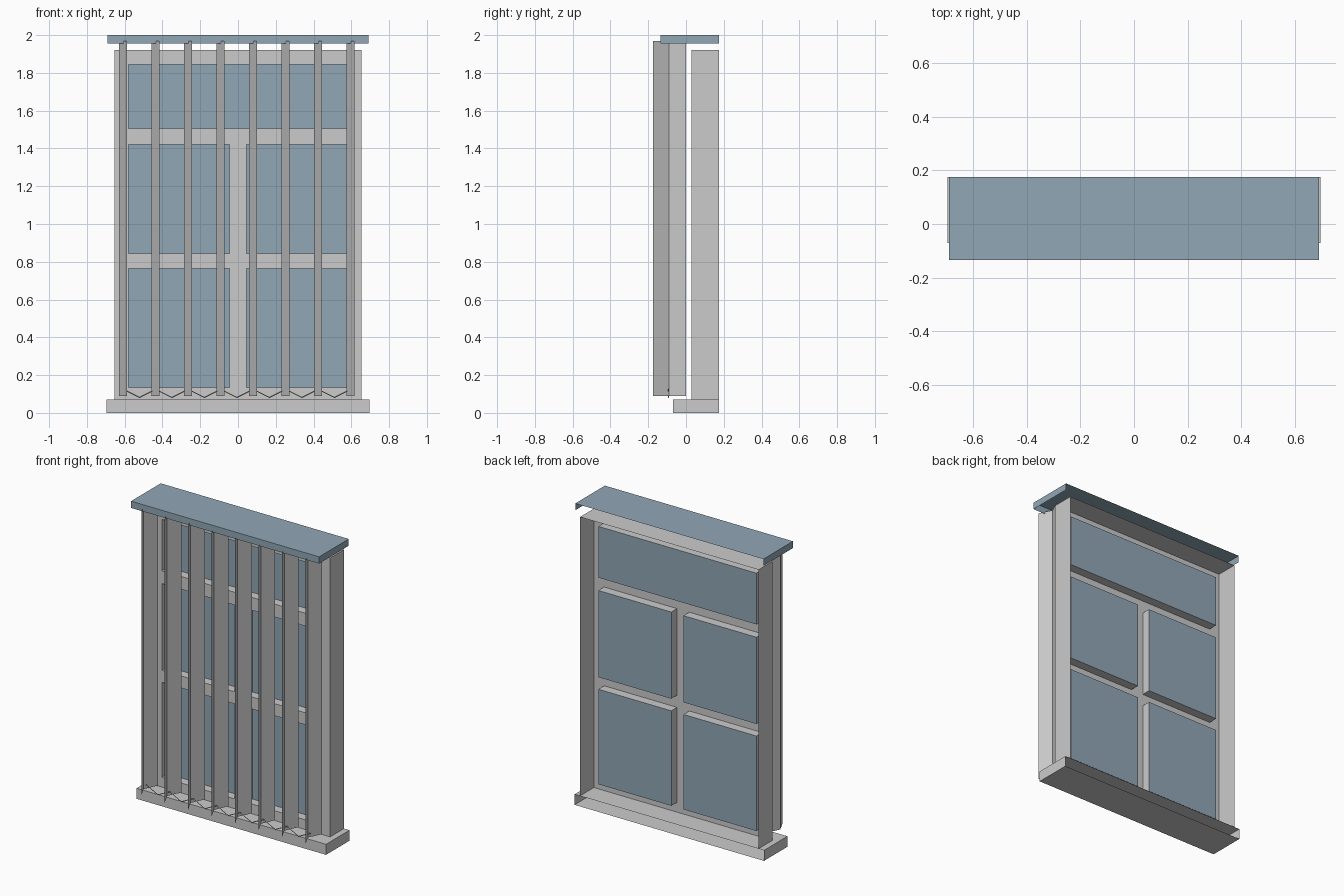
import bpy, bmesh

if "Cube" in bpy.data.objects:
    bpy.data.objects.remove(bpy.data.objects["Cube"])


def material(name, rgb):
    m = bpy.data.materials.new(name)
    m.diffuse_color = (*rgb, 1)
    m.use_nodes = True
    m.node_tree.nodes["Principled BSDF"].inputs["Base Color"].default_value = m.diffuse_color
    return m


GREY = material("light_grey", (0.60, 0.60, 0.60))
BLUE = material("dusty_blue", (0.285, 0.39, 0.47))


def finish(bm, name, mat):
    bmesh.ops.remove_doubles(bm, verts=bm.verts, dist=0.0001)
    me = bpy.data.meshes.new(name)
    bm.to_mesh(me)
    bm.free()
    me.materials.append(mat)
    ob = bpy.data.objects.new(name, me)
    bpy.context.collection.objects.link(ob)
    return ob


def quad(bm, *pts):
    bm.faces.new([bm.verts.new(p) for p in pts])


def add_box(bm, lo, hi, open_sides=()):
    """Box from corner to corner; faces whose normal is listed are left open."""
    verts = bmesh.ops.create_cube(bm, size=1)["verts"]
    for v in verts:
        v.co = [(a + b) / 2 + c * (b - a) for a, b, c in zip(lo, hi, v.co)]
    bm.normal_update()
    faces = {f for v in verts for f in v.link_faces}
    gone = [f for f in faces if tuple(round(c) for c in f.normal) in open_sides]
    bmesh.ops.delete(bm, geom=gone, context='FACES')


FRONT, BACK, UP, DOWN = (0, -1, 0), (0, 1, 0), (0, 0, 1), (0, 0, -1)

# Sill, open at the back
bm = bmesh.new()
add_box(bm, (-0.695, -0.07, 0), (0.695, 0.175, 0.07), (BACK,))
finish(bm, "sill", GREY)

# Header cap, open at the back and underneath
bm = bmesh.new()
add_box(bm, (-0.69, -0.135, 1.955), (0.69, 0.175, 2.0), (BACK, DOWN))
finish(bm, "header", BLUE)

# Window frame: outer casing and front sheet with pockets for the panes
Y_FRONT, Y_PANE = 0.03, 0.09
xs = [-0.655, -0.58, -0.045, 0.045, 0.58, 0.655]
zs = [0.07, 0.135, 0.765, 0.845, 1.42, 1.505, 1.845, 1.92]
openings = [(xs[1], xs[4], zs[5], zs[6])]
for z0, z1 in ((zs[1], zs[2]), (zs[3], zs[4])):
    openings += [(xs[1], xs[2], z0, z1), (xs[3], xs[4], z0, z1)]


def loop(x0, x1, z0, z1, y):
    return [(x0, y, z0), (x1, y, z0), (x1, y, z1), (x0, y, z1)]


bm = bmesh.new()
add_box(bm, (xs[0], Y_FRONT, zs[0]), (xs[-1], 0.175, zs[-1]), (FRONT, BACK, DOWN))
for x0, x1 in zip(xs, xs[1:]):
    for z0, z1 in zip(zs, zs[1:]):
        cx, cz = (x0 + x1) / 2, (z0 + z1) / 2
        if not any(a < cx < b and c < cz < d for a, b, c, d in openings):
            quad(bm, *loop(x0, x1, z0, z1, Y_FRONT))
for o in openings:
    near, far = loop(*o, Y_FRONT), loop(*o, Y_PANE)
    for i in range(4):
        j = (i + 1) % 4
        quad(bm, near[i], near[j], far[j], far[i])
finish(bm, "window_frame", GREY)

# Glass panes
bm = bmesh.new()
for o in openings:
    quad(bm, *loop(*o, Y_PANE))
finish(bm, "glass_panes", BLUE)

# Vertical blind slats, each creased along the middle
SLATS, PITCH = 8, 0.172
centres = [-0.608 + PITCH * i for i in range(SLATS)]
profile = [(0.021, -0.175), (-0.021, -0.09), (0.021, 0.0)]
for n, cx in enumerate(centres):
    bm = bmesh.new()
    for (xa, ya), (xb, yb) in zip(profile, profile[1:]):
        quad(bm, (cx + xa, ya, 0.09), (cx + xb, yb, 0.09),
             (cx + xb, yb, 1.97), (cx + xa, ya, 1.97))
    finish(bm, f"blind_slat_{n + 1}", GREY)

# Thin chain sagging between neighbouring slats
cu = bpy.data.curves.new("slat_chain", 'CURVE')
cu.dimensions = '3D'
cu.bevel_depth = 0.003
cu.bevel_resolution = 0
cu.materials.append(GREY)
sp = cu.splines.new('POLY')
sp.points.add(2 * SLATS - 2)
for i, p in enumerate(sp.points):
    p.co = (centres[0] + PITCH / 2 * i, -0.093, 0.082 if i % 2 else 0.125, 1)
bpy.context.collection.objects.link(bpy.data.objects.new("slat_chain", cu))
